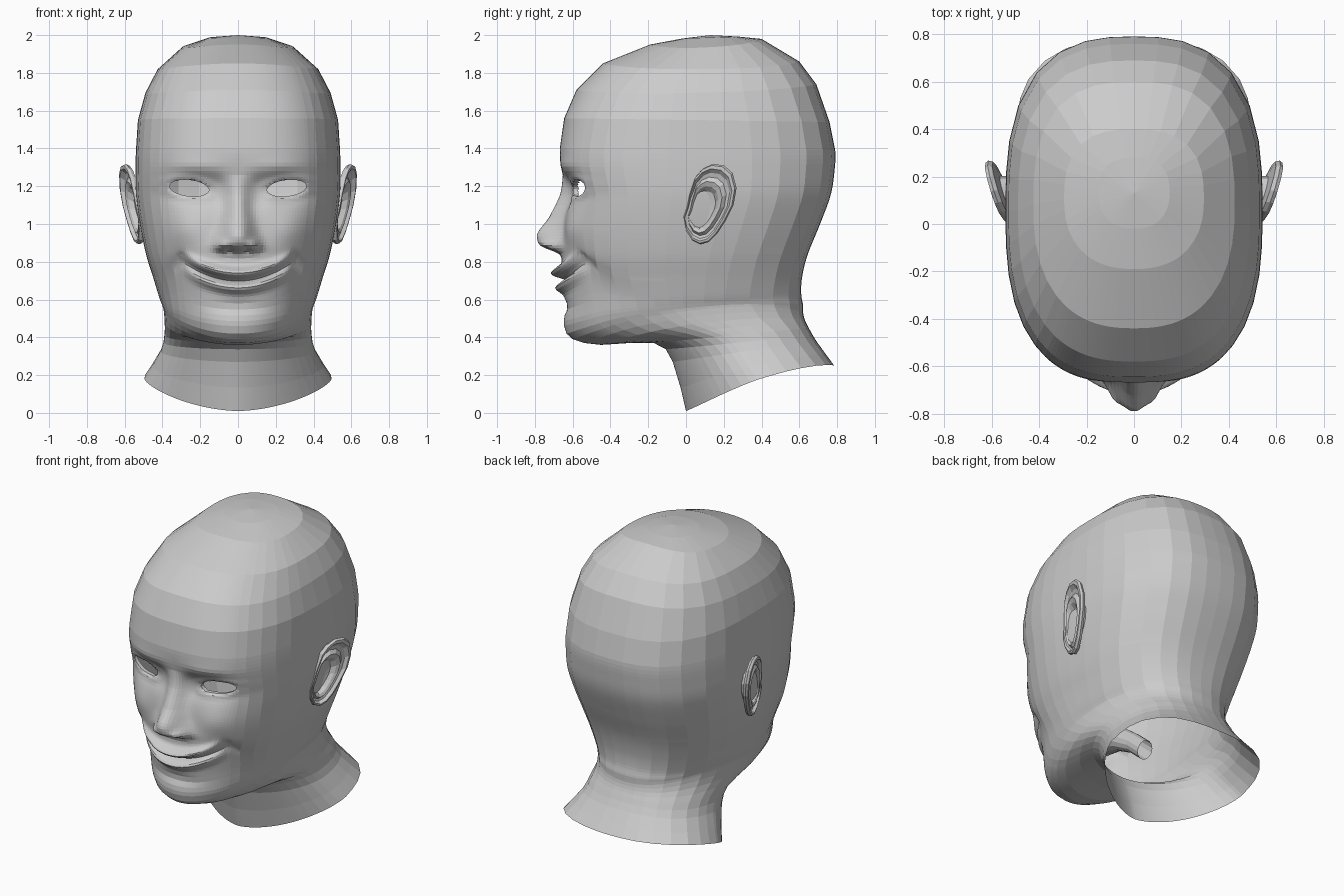
import bpy, bmesh, math
from mathutils import Vector

if "Cube" in bpy.data.objects:
    bpy.data.objects.remove(bpy.data.objects["Cube"])


def make_object(name, bm, mirror=True):
    bmesh.ops.recalc_face_normals(bm, faces=bm.faces)
    me = bpy.data.meshes.new(name)
    bm.to_mesh(me)
    bm.free()
    ob = bpy.data.objects.new(name, me)
    bpy.context.collection.objects.link(ob)
    if mirror:
        mod = ob.modifiers.new("Mirror", 'MIRROR')
        mod.use_axis = (True, False, False)
        mod.merge_threshold = 0.0005
    return ob


def loft(bm, rings, closed=False):
    rows = [[bm.verts.new(p) for p in r] for r in rings]
    for a, b in zip(rows, rows[1:]):
        n = len(a)
        for i in range(n if closed else n - 1):
            j = (i + 1) % n
            bm.faces.new((a[i], a[j], b[j], b[i]))
    return rows


def table(z, pts):
    """Piecewise linear lookup, keys descending."""
    if z >= pts[0][0]:
        return pts[0][1]
    for (a, va), (b, vb) in zip(pts, pts[1:]):
        if z >= b:
            return va + (vb - va) * (a - z) / (a - b)
    return pts[-1][1]


def bump(x, z, cx, cz, sx, sz):
    return math.exp(-((x - cx) / sx) ** 2 - ((z - cz) / sz) ** 2)


# Head sections: front y, front z, back y, back z, half width, side lift, front squareness
KEYS = [
    (.13, 2.0, .13, 2.0, 0, 0, 2.3),
    (-.02, 1.982, .28, 1.992, .15, 0, 2.3),
    (-.19, 1.95, .40, 1.98, .295, -.03, 2.35),
    (-.44, 1.85, .60, 1.86, .425, -.035, 2.45),
    (-.58, 1.71, .69, 1.74, .49, -.03, 2.55),
    (-.645, 1.56, .76, 1.54, .53, 0, 2.65),
    (-.668, 1.40, .79, 1.39, .54, 0, 2.75),
    (-.655, 1.28, .785, 1.27, .543, 0, 2.8),
    (-.635, 1.15, .765, 1.15, .54, 0, 2.75),
    (-.645, 1.0, .71, 1.0, .52, 0, 2.6),
    (-.658, .84, .645, .84, .487, 0, 2.4),
    (-.655, .72, .615, .72, .45, 0, 2.3),
    (-.64, .58, .61, .63, .418, .01, 2.15),
    (-.645, .46, .62, .57, .40, .05, 2.05),
    (-.60, .39, .62, .53, .393, .08, 2),
    (-.45, .36, .63, .49, .388, .05, 2),
    (-.17, .37, .65, .45, .39, 0, 1.95),
    (-.07, .27, .69, .38, .41, 0, 1.8),
    (0, .01, .785, .25, .495, .05, 1.6),
]
STEPS = [1, 1, 1, 1, 1, 1, 5, 12, 9, 10, 12, 12, 4, 2, 2, 2, 2, 2]
FRONT = [i * .03 for i in range(24)] + [.77, .86, .93, .975, .995, 1]
BACK = [.995, .97, .9, .76, .58, .38, .19, 0]

NOSE = [(1.26, 0), (1.15, .035), (1.03, .085), (.96, .135), (.93, .14),
        (.89, .125), (.87, .085), (.845, .015), (.82, 0)]
NOSE_W = [(1.25, .05), (1.1, .058), (.97, .08), (.88, .105)]
EYE = Vector((.258, 1.19))


def eye_dist(x, z):
    dx, dz = x - EYE.x, z - EYE.y - .1 * (x - EYE.x)
    return math.hypot(dx / .104, dz / .043)


def smile(x):
    """Height of the mouth line above its middle."""
    return .085 * min(1.3, (x / .27) ** 2) * math.exp(-(max(0, x - .28) / .08) ** 2)


def face_shift(x, z):
    """Forward relief of the face at a front position."""
    d = table(z, NOSE) * math.exp(-1.1 * (x / table(z, NOSE_W)) ** 2.4)
    d += .032 * bump(x, z, .085, .89, .032, .03)
    d -= .03 * bump(x, z, .045, .86, .02, .012)
    d -= .055 * bump(x, z, .24, 1.19, .13, .075)
    d -= .02 * bump(x, z, .11, 1.17, .05, .08)
    d += .011 * math.exp(-((eye_dist(x, z) - 1.2) / .45) ** 2)
    d += .014 * bump(x, z, .22, 1.30, .17, .045)
    d += .022 * bump(x, z, .28, .97, .11, .09)
    d -= .015 * bump(x, z, 0, .56, .15, .03)
    t = max(0, 1 - (x / .29) ** 2) ** .7
    zc = .70 + smile(x)
    d += t * (.06 * bump(0, z, 0, zc + .04, 1, .028)
              + .045 * bump(0, z, 0, zc - .04, 1, .028)
              - .035 * bump(0, z, 0, zc, 1, .013))
    d -= .01 * bump(x, z, .295, .795, .03, .03)
    return d


def spline(k, t):
    p = [KEYS[max(0, min(len(KEYS) - 1, k + i))] for i in (-1, 0, 1, 2)]
    return [.5 * (2 * b + (c - a) * t + (2 * a - 5 * b + 4 * c - d) * t * t
                  + (3 * b - a - 3 * c + d) * t ** 3) for a, b, c, d in zip(*p)]


def section(key):
    yf, zf, yb, zb, w, lift, nf = key
    mid, half = (yf + yb) / 2, (yb - yf) / 2
    nb = 2.5 + .22 * max(0, min(1, (nf - 2.1) / .3))
    pts = []
    for side, qs, n in ((-1, FRONT, nf), (1, BACK, nb)):
        for q in qs:
            c = side * max(0, 1 - q ** n) ** (1 / n)
            x, y = w * q, mid + half * c
            z = zf + (zb - zf) * (1 + c) / 2 + lift * q * q
            if side < 0 and .42 < z < 1.5 and y < -.2:
                z += smile(x) * math.exp(-((z - .70) / .13) ** 2)  # rows follow the mouth
                y -= face_shift(x, z) * min(1, (z - .42) / .06)
            pts.append((x, y, z))
    return pts


# Head and neck: lofted half, mirrored
bm = bmesh.new()
rings = [section(spline(k, i / n)) for k, n in enumerate(STEPS) for i in range(n)]
rings.append(section(KEYS[-1]))
loft(bm, rings)
bmesh.ops.remove_doubles(bm, verts=bm.verts, dist=1e-5)

# Eye openings with inward lids
hole = [f for f in bm.faces if f.calc_center_median().y < -.3
        and eye_dist(f.calc_center_median().x, f.calc_center_median().z) < 1]
bmesh.ops.delete(bm, geom=hole, context='FACES')
rim = [e for e in bm.edges if e.is_boundary and
       all(v.co.y < -.3 and eye_dist(v.co.x, v.co.z) < 1.8 for v in e.verts)]
for v in {v for e in rim for v in e.verts}:
    r = eye_dist(v.co.x, v.co.z)
    v.co.x = EYE.x + (v.co.x - EYE.x) / r
    v.co.z = EYE.y + (v.co.z - EYE.y) / r
lid = bmesh.ops.extrude_edge_only(bm, edges=rim)
for v in lid["geom"]:
    if isinstance(v, bmesh.types.BMVert):
        v.co.y += .025
make_object("head", bm)

# Ears: outline lofted from the back root over the rim into the bowl
OUTLINE = [(.02, 1.16), (.05, 1.25), (.09, 1.295), (.14, 1.318), (.2, 1.31), (.245, 1.27),
           (.266, 1.19), (.25, 1.1), (.21, 1.02), (.165, .95), (.12, .905), (.075, .893),
           (.03, .915), (-.005, .97), (-.015, 1.03), (.005, 1.09)]
LAYERS = [(.6, -.075), (.66, -.03), (.96, -.022), (1, -.006), (.97, .008), (.9, .01),
          (.82, -.008), (.73, -.012), (.64, .004), (.54, -.004), (.44, -.028), (.2, -.036)]


def ear_ring(scale, out):
    pts = []
    for y, z in OUTLINE:
        k = max(0, 1 - scale) * .06          # bowl sits low and forward
        y, z = .12 - k + (y - .12) * scale, 1.12 - k + (z - 1.12) * scale
        pts.append((.53 + .3 * y + .12 * (z - 1.1) + out, y - .25 * out, z))
    return pts


bm = bmesh.new()
rows = loft(bm, [ear_ring(s, o) for s, o in LAYERS], closed=True)
bm.faces.new(rows[-1])
make_object("ears", bm)

# Mouth cavity narrowing into the throat tube: y, z, half width, half height
THROAT = [(-.53, .71, .18, .03), (-.44, .70, .16, .06), (-.3, .66, .11, .07),
          (-.12, .60, .06, .06), (0, .52, .05, .05), (.1, .43, .05, .05)]
bm = bmesh.new()
loft(bm, [[(a * math.cos(t), y + .6 * b * math.sin(t) * (y > -.4), z + b * math.sin(t))
           for t in (i * math.tau / 14 for i in range(14))] for y, z, a, b in THROAT], closed=True)
make_object("throat", bm, mirror=False)
